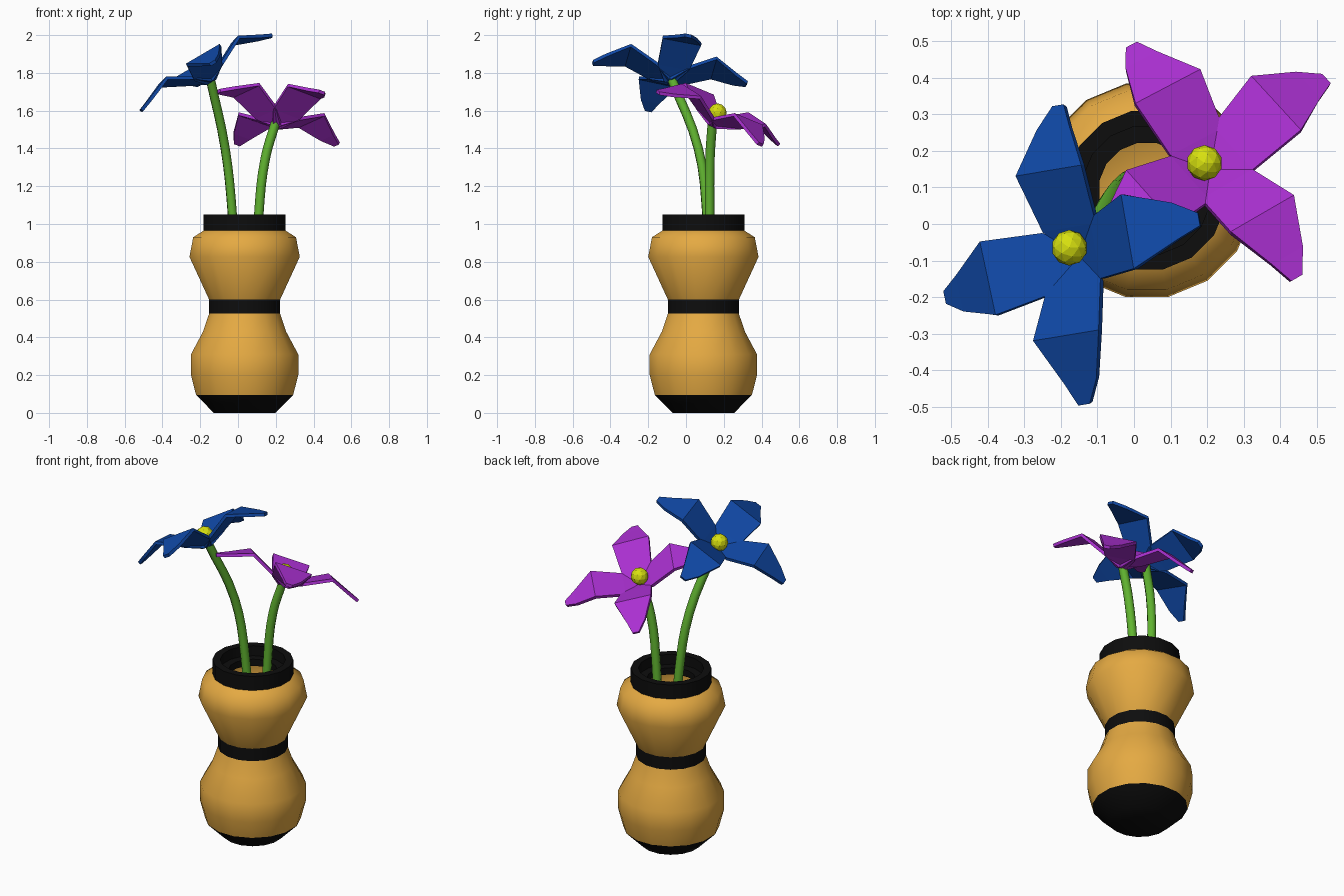
import bpy, bmesh
from math import pi, cos, sin, radians
from mathutils import Vector

if "Cube" in bpy.data.objects:
    bpy.data.objects.remove(bpy.data.objects["Cube"])


def material(name, rgb):
    m = bpy.data.materials.new(name)
    m.diffuse_color = (*rgb, 1)
    m.use_nodes = True
    m.node_tree.nodes["Principled BSDF"].inputs["Base Color"].default_value = m.diffuse_color
    return m


ORANGE = material("orange", (0.78, 0.40, 0.055))
BLACK = material("black", (0.004, 0.004, 0.004))
GREEN = material("green", (0.12, 0.46, 0.03))
BLUE = material("blue", (0.005, 0.065, 0.38))
PURPLE = material("purple", (0.41, 0.03, 0.65))
YELLOW = material("yellow", (0.68, 0.75, 0.005))


def finish(bm, name, mat, smooth=None):
    me = bpy.data.meshes.new(name)
    bm.to_mesh(me)
    bm.free()
    ob = bpy.data.objects.new(name, me)
    bpy.context.collection.objects.link(ob)
    me.materials.append(mat)
    if smooth:
        bpy.ops.object.select_all(action='DESELECT')
        ob.select_set(True)
        bpy.context.view_layer.objects.active = ob
        bpy.ops.object.shade_smooth_by_angle(angle=radians(smooth))
    return ob


CENTRE = Vector((0.035, 0.092, 0))
SIDES = 16


def lathe(name, profile, mat):
    """Spin an (r, z) profile, ordered bottom-outside to top, around the vase axis."""
    bm = bmesh.new()
    rings = []
    for r, z in profile:
        if r == 0:
            rings.append([bm.verts.new(CENTRE + Vector((0, 0, z)))] * SIDES)
            continue
        R = r / cos(pi / SIDES)
        rings.append([bm.verts.new(CENTRE + Vector((R * cos(a), R * sin(a), z)))
                      for a in ((i + 0.5) * 2 * pi / SIDES for i in range(SIDES))])
    for a, b in zip(rings, rings[1:]):
        for i in range(SIDES):
            j = (i + 1) % SIDES
            bm.faces.new(list(dict.fromkeys((a[i], a[j], b[j], b[i]))))
    return finish(bm, name, mat, 50)


# Vase, outside from bottom to top, then the inside
lathe("vase_base", [(0, 0), (0.163, 0), (0.257, 0.095)], BLACK)
lathe("vase_lower_body", [(0.257, 0.095), (0.284, 0.20), (0.284, 0.31),
                          (0.22, 0.43), (0.188, 0.525)], ORANGE)
lathe("waist_band", [(0.188, 0.525), (0.188, 0.60)], BLACK)
lathe("vase_upper_body", [(0.188, 0.60), (0.292, 0.826), (0.272, 0.93), (0.217, 0.965)], ORANGE)
lathe("vase_rim", [(0.217, 0.965), (0.217, 1.05), (0.175, 1.05),
                   (0.175, 0.99), (0.13, 0.99), (0.13, 0.95)], BLACK)
lathe("vase_lining", [(0.13, 0.95), (0.24, 0.90), (0.25, 0.82), (0.14, 0.60),
                      (0.14, 0.525), (0.24, 0.31), (0.23, 0.15), (0.13, 0.06), (0, 0.06)], ORANGE)


def stem(name, points):
    cu = bpy.data.curves.new(name, 'CURVE')
    cu.dimensions = '3D'
    cu.bevel_depth = 0.025
    cu.bevel_resolution = 2
    cu.resolution_u = 4
    cu.use_fill_caps = True
    sp = cu.splines.new('BEZIER')
    sp.bezier_points.add(len(points) - 1)
    for bp, p in zip(sp.bezier_points, points):
        bp.co = p
        bp.handle_left_type = bp.handle_right_type = 'AUTO'
    ob = bpy.data.objects.new(name, cu)
    bpy.context.collection.objects.link(ob)
    cu.materials.append(GREEN)


# Stems
stem("blue_flower_stem", [(-0.005, 0.125, 0.5), (-0.03, 0.11, 1.05),
                          (-0.068, 0.065, 1.4), (-0.146, -0.075, 1.765)])
stem("purple_flower_stem", [(0.09, 0.125, 0.5), (0.11, 0.125, 1.05),
                            (0.145, 0.127, 1.35), (0.20, 0.14, 1.54)])

# Petal rows: distance from centre, height, half width on each side
PETAL = [(0.0, -0.05, 0.03, 0.03), (0.08, -0.006, 0.085, 0.085), (0.23, 0.07, 0.10, 0.11),
         (0.35, 0.02, 0.043, 0.06), (0.412, -0.004, 0.018, 0.018)]


def flower(name, mat, origin, normal, tips, eye):
    o, n = Vector(origin), Vector(normal).normalized()
    for k, tip in enumerate(tips):
        d = Vector(tip) - o
        d = (d - n * d.dot(n)).normalized()
        s = n.cross(d)
        bm = bmesh.new()
        rows = [[bm.verts.new(o + d * r + n * h + s * w) for w in (-wr, wl)]
                for r, h, wr, wl in PETAL]
        for a, b in zip(rows, rows[1:]):
            bm.faces.new((a[0], b[0], b[1], a[1]))
        ob = finish(bm, f"{name}_petal_{k + 1}", mat)
        mod = ob.modifiers.new("thickness", 'SOLIDIFY')
        mod.thickness = 0.018
        mod.offset = 0
    # Flower centre
    bm = bmesh.new()
    bmesh.ops.create_icosphere(bm, subdivisions=2, radius=0.049)
    bmesh.ops.translate(bm, verts=bm.verts, vec=eye)
    finish(bm, f"{name}_centre", YELLOW)


# Flowers
flower("blue_flower", BLUE, (-0.17, -0.085, 1.80), (-0.513, 0.073, 0.856),
       [(-0.21, 0.325, 1.75), (-0.507, -0.20, 1.60), (-0.14, -0.477, 1.86), (0.175, 0.01, 1.99)],
       (-0.177, -0.065, 1.805))
flower("purple_flower", PURPLE, (0.212, 0.166, 1.566), (0.08, 0.443, 0.893),
       [(-0.003, 0.477, 1.42), (0.507, 0.385, 1.44), (0.44, -0.147, 1.69), (-0.10, -0.05, 1.715)],
       (0.193, 0.167, 1.59))
